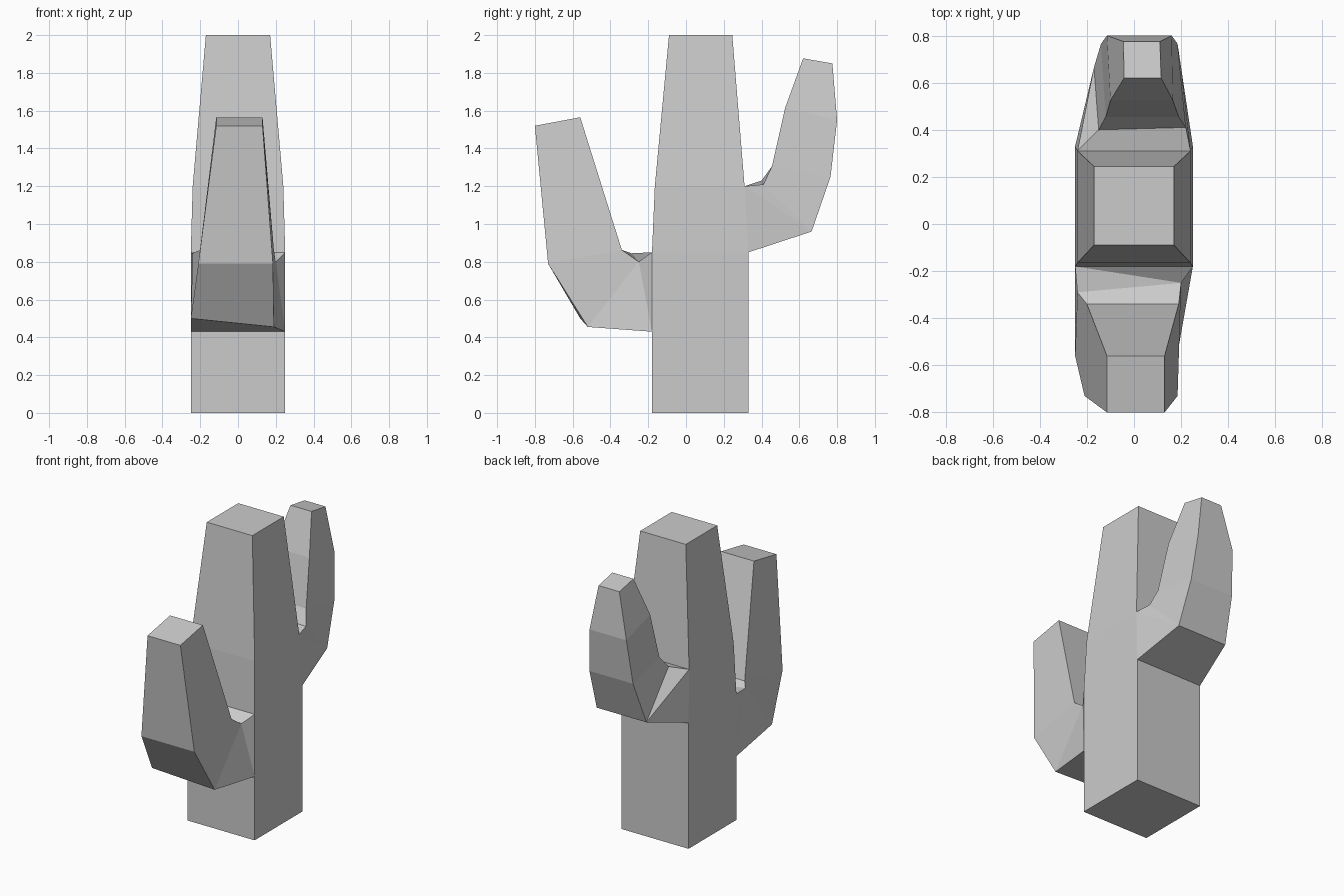
import bpy, bmesh

if "Cube" in bpy.data.objects:
    bpy.data.objects.remove(bpy.data.objects["Cube"])

bm = bmesh.new()


def loft(rings, cap_start=False, skip=(), diagonals=None):
    """Bridge four-cornered rings; skip holds (segment, side) openings,
    diagonals holds {(segment, side): 0 or 1} for bent quads."""
    vs = [[bm.verts.new(p) for p in ring] for ring in rings]
    for s, (a, b) in enumerate(zip(vs, vs[1:])):
        for i in range(4):
            j = (i + 1) % 4
            if (s, i) in skip:
                continue
            quad = [a[i], a[j], b[j], b[i]]
            d = (diagonals or {}).get((s, i))
            if d is None:
                bm.faces.new(quad)
            else:
                q = quad[d:] + quad[:d]
                bm.faces.new((q[0], q[1], q[2]))
                bm.faces.new((q[0], q[2], q[3]))
    bm.faces.new(vs[-1])
    if cap_start:
        bm.faces.new(vs[0][::-1])


def level(z, w, y0, y1):
    return [(-w, y0, z), (w, y0, z), (w, y1, z), (-w, y1, z)]


def arm_ring(inner, outer, xi, xo):
    """Inner and outer (y, z), with their (left, right) x values."""
    return [(xi[0], *inner), (xi[1], *inner), (xo[1], *outer), (xo[0], *outer)]


# Trunk, left open where the arms grow out
trunk = [level(0, .25, -.18, .33), level(.43, .25, -.18, .33),
         level(.85, .25, -.18, .33), level(1.2, .24, -.165, .31),
         level(2, .17, -.09, .245)]
loft(trunk, True, skip={(1, 0), (2, 2)})

# Front arm, low and slightly twisted at the elbow
loft([
    arm_ring((-.18, .85), (-.18, .43), (-.25, .25), (-.25, .25)),
    [(-.24, -.29, .845), (.20, -.25, .80), (.19, -.52, .455), (-.25, -.56, .50)],
    arm_ring((-.34, .863), (-.73, .79), (-.20, .19), (-.21, .185)),
    arm_ring((-.56, 1.565), (-.80, 1.52), (-.115, .13), (-.115, .13)),
], diagonals={(0, 0): 0, (0, 1): 1, (0, 3): 0})

# Back arm, higher and curved
loft([
    arm_ring((.31, 1.2), (.33, .85), (-.24, .24), (-.25, .25)),
    [(-.15, .40, 1.23), (.22, .41, 1.21), (.20, .665, .96), (-.17, .665, .96)],
    arm_ring((.455, 1.305), (.765, 1.25), (-.12, .19), (-.14, .185)),
    arm_ring((.525, 1.615), (.80, 1.55), (-.10, .165), (-.115, .16)),
    arm_ring((.62, 1.877), (.775, 1.85), (-.042, .115), (-.045, .11)),
], diagonals={(0, 1): 0, (0, 3): 1})

# Weld the arms to the trunk
bmesh.ops.remove_doubles(bm, verts=bm.verts, dist=.002)
bmesh.ops.recalc_face_normals(bm, faces=bm.faces)
mesh = bpy.data.meshes.new("cactus")
bm.to_mesh(mesh)
bm.free()
bpy.context.collection.objects.link(bpy.data.objects.new("cactus", mesh))
